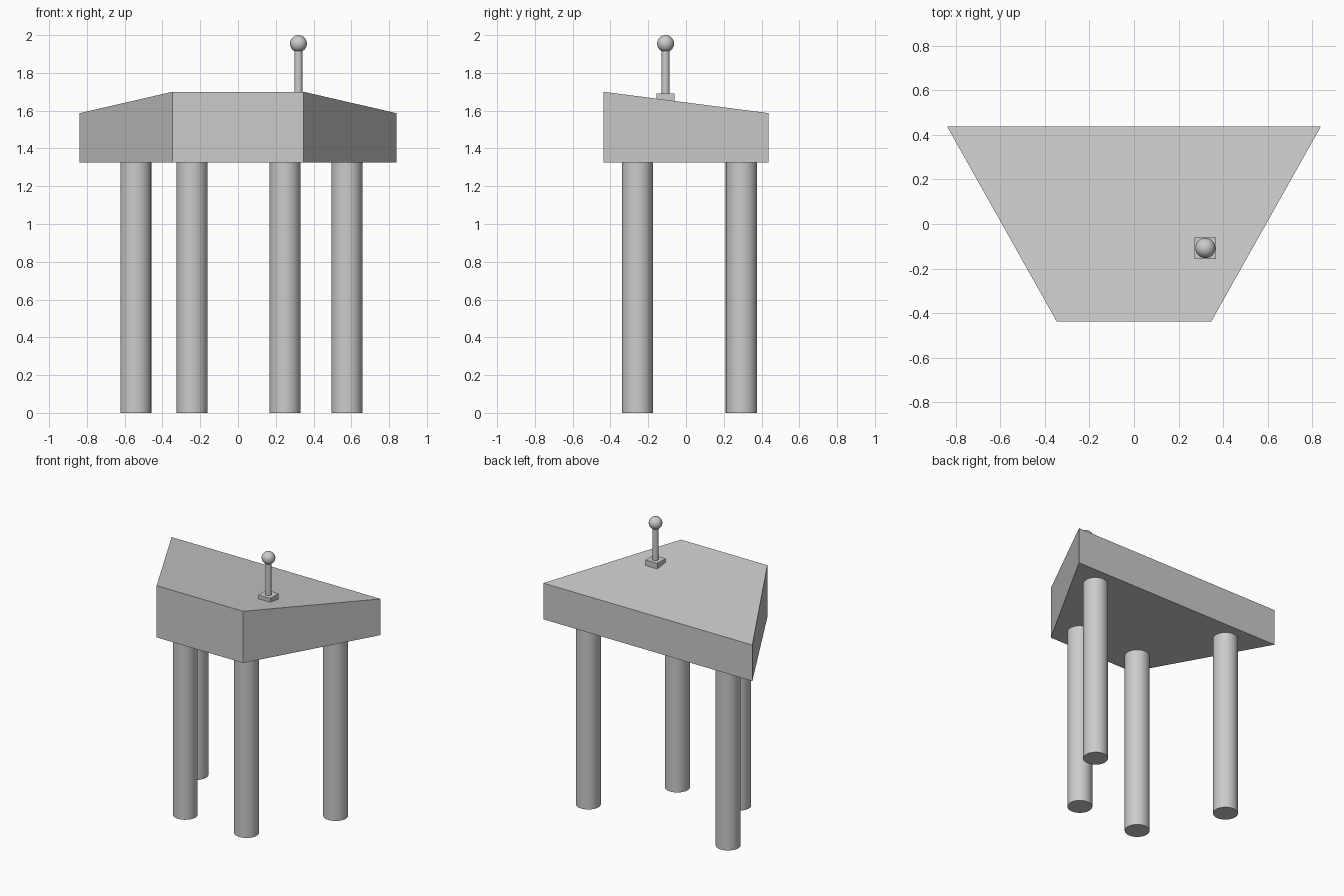
import bpy, bmesh

if "Cube" in bpy.data.objects:
    bpy.data.objects.remove(bpy.data.objects["Cube"])


def cylinder(name, x, y, z0, z1, r, sides):
    bpy.ops.mesh.primitive_cylinder_add(vertices=sides, radius=r, depth=z1 - z0,
                                        location=(x, y, (z0 + z1) / 2))
    bpy.context.object.name = name
    bpy.ops.object.shade_smooth_by_angle()


# Trapezoid body with a top sloping down towards the back
outline = [(-0.347, -0.437, 1.70), (0.347, -0.437, 1.70),
           (0.838, 0.437, 1.587), (-0.838, 0.437, 1.587)]
bm = bmesh.new()
bottom = [bm.verts.new((x, y, 1.325)) for x, y, z in outline]
top = [bm.verts.new(p) for p in outline]
bm.faces.new(bottom[::-1])
bm.faces.new(top)
for i in range(4):
    j = (i + 1) % 4
    bm.faces.new((bottom[i], bottom[j], top[j], top[i]))
mesh = bpy.data.meshes.new("console_body")
bm.to_mesh(mesh)
bm.free()
bpy.context.collection.objects.link(bpy.data.objects.new("console_body", mesh))

# Four round legs
legs = {"front_left_leg": (-0.243, -0.257), "front_right_leg": (0.249, -0.257),
        "back_left_leg": (-0.541, 0.290), "back_right_leg": (0.577, 0.295)}
for name, (x, y) in legs.items():
    cylinder(name, x, y, 0, 1.327, 0.082, 48)

# Lever: square base, rod and ball knob
LX, LY = 0.32, -0.108
bpy.ops.mesh.primitive_cube_add(size=1, location=(LX, LY, 1.667))
base = bpy.context.object
base.name = "lever_base"
base.scale = (0.096, 0.096, 0.048)
cylinder("lever_rod", LX, LY, 1.68, 1.955, 0.021, 32)
bpy.ops.mesh.primitive_uv_sphere_add(segments=32, ring_count=16, radius=0.045,
                                     location=(LX, LY, 1.955))
bpy.context.object.name = "lever_knob"
bpy.ops.object.shade_smooth()
